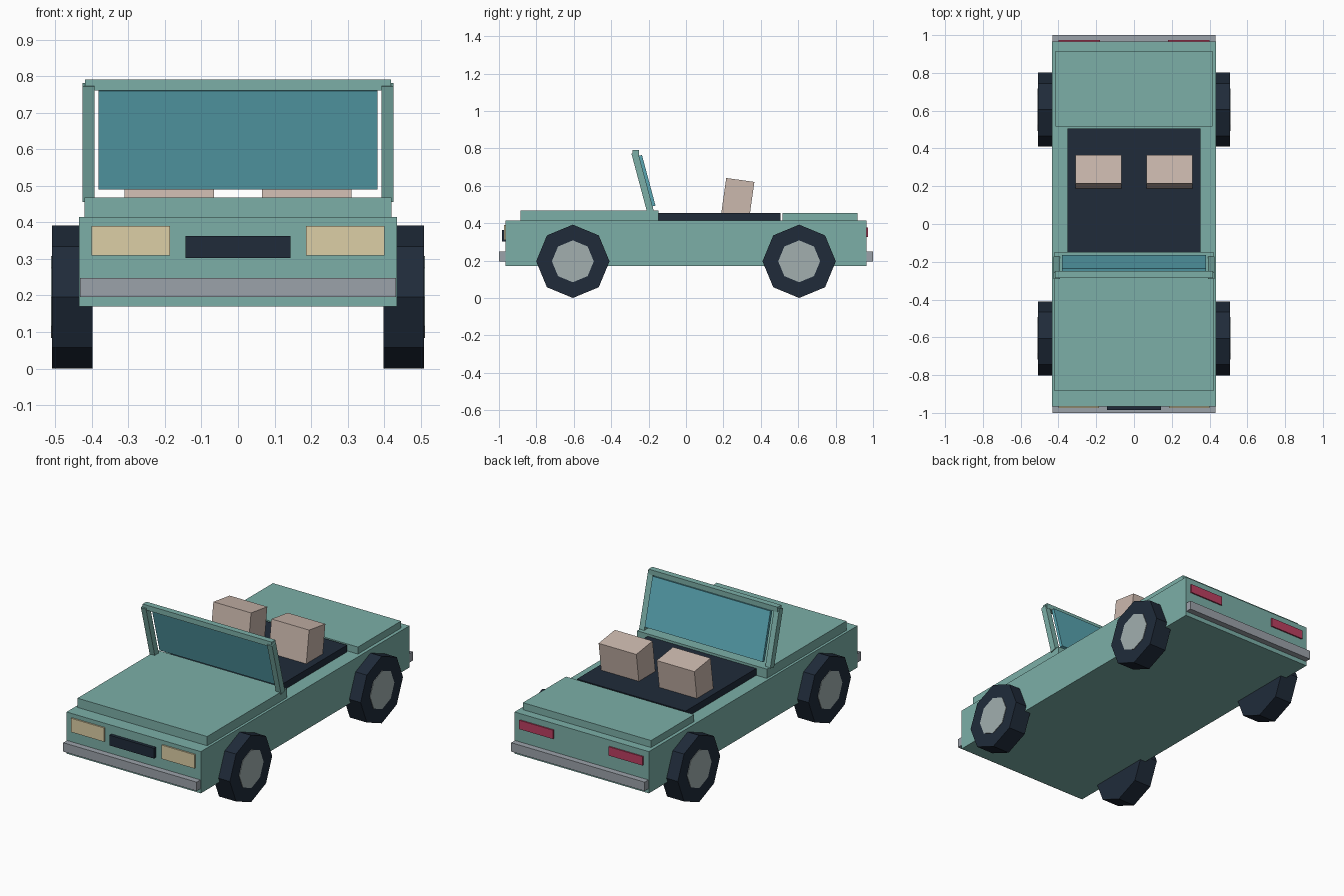
import bpy, math
from math import radians

if "Cube" in bpy.data.objects:
    bpy.data.objects.remove(bpy.data.objects["Cube"])


def material(name, rgb):
    m = bpy.data.materials.new(name)
    m.diffuse_color = (*rgb, 1)
    m.use_nodes = True
    m.node_tree.nodes["Principled BSDF"].inputs["Base Color"].default_value = m.diffuse_color
    return m


PAINT = material("paint", (0.20, 0.43, 0.39))
DARK = material("dark", (0.014, 0.024, 0.042))
GLASS = material("glass", (0.10, 0.38, 0.45))
CHROME = material("chrome", (0.33, 0.36, 0.40))
HUB = material("hub", (0.36, 0.43, 0.43))
LAMP = material("lamp", (0.72, 0.62, 0.38))
TAIL = material("tail", (0.50, 0.05, 0.12))
SEAT = material("seat", (0.60, 0.48, 0.42))


def box(name, x, y, z, mat, tilt=0):
    """Box from (min, max) ranges, tilted about its centre around x."""
    centre = [(a + b) / 2 for a, b in (x, y, z)]
    bpy.ops.mesh.primitive_cube_add(size=1, location=centre, rotation=(radians(tilt), 0, 0))
    o = bpy.context.object
    o.name = name
    o.scale = [b - a for a, b in (x, y, z)]
    o.data.materials.append(mat)
    return o


def octagon(name, r, x0, x1, y, z, mat):
    """Eight-sided disc along x with corners on the vertical and horizontal axes."""
    bpy.ops.mesh.primitive_cylinder_add(vertices=8, radius=r, depth=abs(x1 - x0),
                                        location=((x0 + x1) / 2, y, z),
                                        rotation=(0, math.pi / 2, 0))
    o = bpy.context.object
    o.name = name
    o.data.materials.append(mat)


def mid(centre, size):
    return (centre - size / 2, centre + size / 2)


# Body slab, hood, rear deck and open cabin floor
box("body", (-0.435, 0.435), (-0.965, 0.965), (0.17, 0.414), PAINT)
box("hood", (-0.42, 0.42), (-0.885, -0.148), (0.41, 0.468), PAINT)
box("rear_deck", (-0.415, 0.415), (0.517, 0.916), (0.41, 0.455), PAINT)
box("cabin_floor", (-0.352, 0.352), (-0.148, 0.506), (0.41, 0.454), DARK)

# Windscreen, leaning towards the nose
box("windscreen_glass", (-0.382, 0.382), mid(-0.208, 0.018), mid(0.627, 0.28), GLASS, 15)
box("windscreen_top_bar", (-0.418, 0.418), (-0.285, -0.25), (0.761, 0.791), PAINT)

# Bumpers and grille
for name, s in (("front", -1), ("rear", 1)):
    box(name + "_bumper", (-0.432, 0.432), mid(s * 0.98, 0.04), (0.196, 0.248), CHROME)
box("grille", (-0.144, 0.144), (-0.984, -0.96), (0.303, 0.363), DARK)

# Parts repeated left and right
for side, s in (("left", -1), ("right", 1)):
    box(side + "_windscreen_post", mid(s * 0.4085, 0.033), mid(-0.232, 0.036),
        mid(0.618, 0.327), PAINT, 15)
    box(side + "_headlight", mid(s * 0.293, 0.214), (-0.974, -0.95), (0.309, 0.39), LAMP)
    box(side + "_taillight", mid(s * 0.29, 0.22), (0.95, 0.973), (0.326, 0.378), TAIL)
    box(side + "_seat", mid(s * 0.188, 0.244), mid(0.275, 0.152), mid(0.522, 0.22), SEAT, -8)
    for end, y in (("front", -0.605), ("rear", 0.605)):
        octagon(f"{end}_{side}_tyre", 0.196, s * 0.398, s * 0.508, y, 0.196, DARK)
        octagon(f"{end}_{side}_hub", 0.112, s * 0.48, s * 0.511, y, 0.196, HUB)
